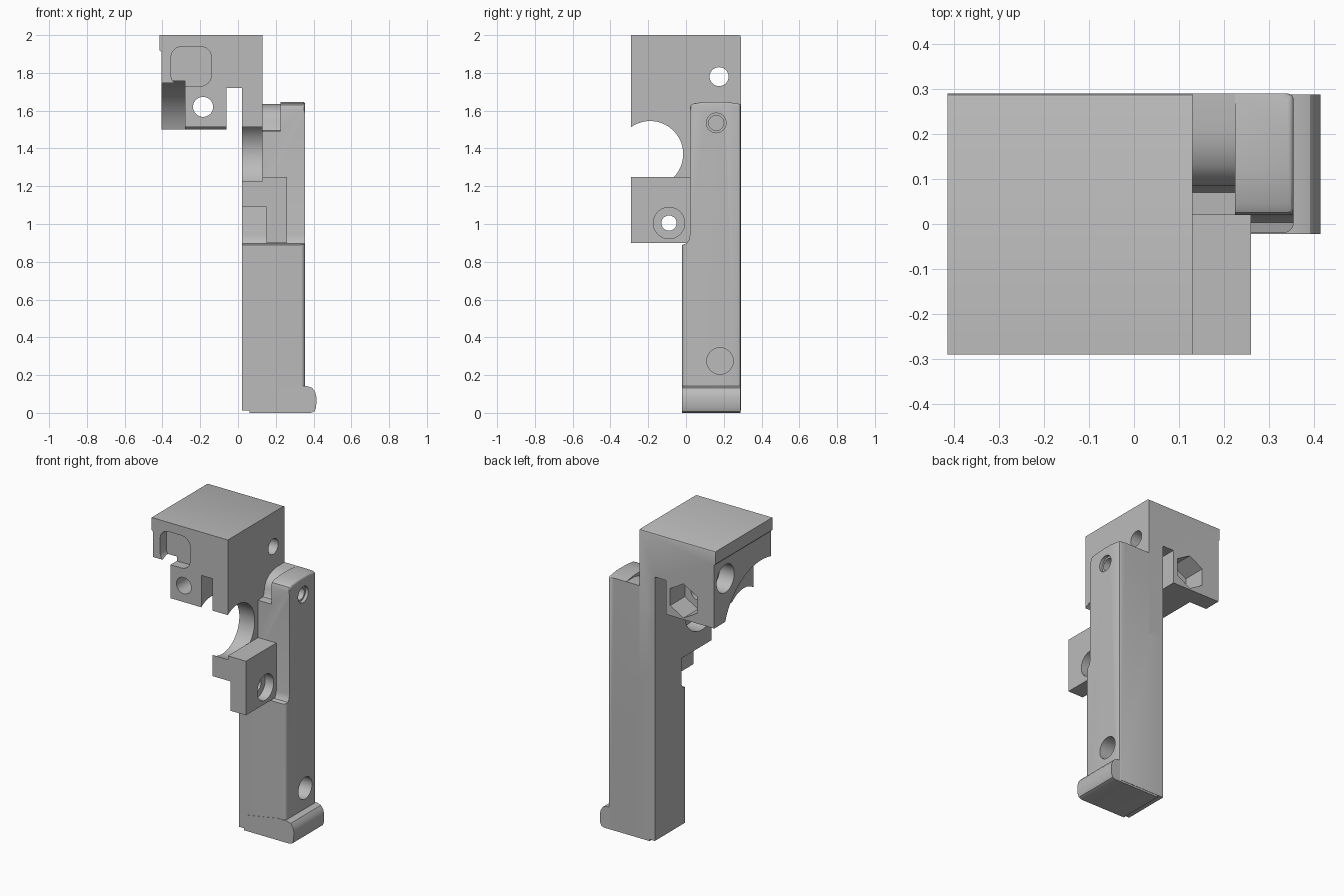
import bpy
import bmesh
from math import pi, sin, cos

old = bpy.data.objects.get("Cube")
if old:
    bpy.data.objects.remove(old, do_unlink=True)

grey = bpy.data.materials.new("plain grey")
grey.use_nodes = True
grey.diffuse_color = (0.5, 0.5, 0.5, 1)
grey.node_tree.nodes["Principled BSDF"].inputs["Base Color"].default_value = (0.5, 0.5, 0.5, 1)


def prism(name, profile, axis, start, end):
    """Extrude a profile: (y, z) points along x, or (x, z) points along y."""
    def place(t, p):
        return (t, p[0], p[1]) if axis == "x" else (p[0], t, p[1])
    bm = bmesh.new()
    caps = [[bm.verts.new(place(t, p)) for p in profile] for t in (start, end)]
    n = len(profile)
    for cap in caps:
        bm.faces.new(cap)
    for i in range(n):
        j = (i + 1) % n
        bm.faces.new((caps[0][i], caps[0][j], caps[1][j], caps[1][i]))
    bmesh.ops.recalc_face_normals(bm, faces=bm.faces)
    mesh = bpy.data.meshes.new(name)
    bm.to_mesh(mesh)
    bm.free()
    mesh.materials.append(grey)
    obj = bpy.data.objects.new(name, mesh)
    bpy.context.collection.objects.link(obj)
    return obj


def circle(a, b, r, n=48, turn=0.0):
    return [(a + r * cos(turn + 2 * pi * i / n), b + r * sin(turn + 2 * pi * i / n))
            for i in range(n)]


def rounded_rect(a0, a1, b0, b1, r, steps=6):
    pts = []
    corners = [(a1 - r, b1 - r), (a0 + r, b1 - r), (a0 + r, b0 + r), (a1 - r, b0 + r)]
    for q, (a, b) in enumerate(corners):
        for i in range(steps + 1):
            t = (q + i / steps) * pi / 2
            pts.append((a + r * cos(t), b + r * sin(t)))
    return pts


def cut(obj, profile, axis, start, end):
    tool = prism("cutter", profile, axis, start, end)
    tool.hide_render = True
    mod = obj.modifiers.new("cut", "BOOLEAN")
    mod.operation = "DIFFERENCE"
    mod.solver = "EXACT"
    mod.object = tool
    bpy.context.view_layer.objects.active = obj
    bpy.ops.object.modifier_apply(modifier=mod.name)
    bpy.data.objects.remove(tool, do_unlink=True)


def round_edges(obj, rule, width, segments):
    bm = bmesh.new()
    bm.from_mesh(obj.data)
    edges = [e for e in bm.edges if rule(e.verts[0].co, e.verts[1].co)]
    bmesh.ops.bevel(bm, geom=edges, offset=width, segments=segments,
                    profile=0.5, affect="EDGES", clamp_overlap=True)
    bm.to_mesh(obj.data)
    bm.free()


# Head block with its lip, bottom slot and hanging arm
head = prism("head_block", [
    (-0.405, 1.5), (-0.06, 1.5), (-0.06, 1.72), (0.02, 1.72), (0.02, 1.09),
    (0.13, 1.09), (0.13, 2), (-0.415, 2), (-0.415, 1.92), (-0.405, 1.91)],
    "y", -0.29, 0.29)
round_edges(head, lambda a, b: min(a.y, b.y) > 0.28 and min(a.z, b.z) > 1.99, 0.01, 2)
barrel = (-0.19, 1.37)
cut(head, circle(*barrel, 0.175, 64), "x", -0.5, 0.2)
cut(head, circle(*barrel, 0.39, 96), "x", -0.5, -0.28)
cut(head, rounded_rect(-0.355, -0.14, 1.73, 1.94, 0.06), "y", -0.4, -0.225)
cut(head, circle(0.175, 1.78, 0.05), "x", -0.5, 0.2)
cut(head, circle(0.175, 1.78, 0.09), "x", -0.5, -0.3)
cut(head, circle(-0.185, 1.62, 0.053), "y", -0.4, 0.4)
cut(head, circle(-0.185, 1.62, 0.11, 6, pi / 6), "y", 0.14, 0.4)

# Screw lug in front of the grip
lug = prism("screw_lug", [
    (0.13, 1.09), (0.15, 1.09), (0.15, 0.9), (0.26, 0.9), (0.26, 1.25), (0.13, 1.25)],
    "y", -0.29, 0.025)
cut(lug, circle(-0.09, 1.005, 0.083), "x", 0.2, 0.3)
cut(lug, circle(-0.09, 1.005, 0.04), "x", 0, 0.3)

# Grip, narrower above the lug
grip = prism("grip", [
    (-0.02, 0.012), (0.29, 0.012), (0.29, 1.635), (0.21, 1.647), (0.12, 1.647),
    (0.045, 1.64), (0.026, 1.63), (0.02, 1.61), (0.02, 0.94), (0.015, 0.915),
    (0.003, 0.897), (-0.02, 0.89)], "x", 0.02, 0.355)
round_edges(grip, lambda a, b: min(a.x, b.x) > 0.35 and max(a.y, b.y) < 0, 0.045, 6)
round_edges(grip, lambda a, b: min(a.x, b.x) > 0.35 and min(a.y, b.y) > 0.28, 0.012, 2)
round_edges(grip, lambda a, b: min(a.x, b.x) > 0.34 and min(a.z, b.z) > 1.6, 0.012, 3)
# Stepped neck beside the head, and the clearance under the arm
cut(grip, [(0, 1.49), (0.07, 1.495), (0.08, 1.51), (0.085, 1.55), (0.1, 1.585),
           (0.13, 1.612), (0.17, 1.628), (0.21, 1.635), (0.4, 1.635),
           (0.4, 1.8), (0, 1.8)], "x", 0.125, 0.225)
cut(grip, [(0, 1.48), (0.4, 1.48), (0.4, 1.8), (0, 1.8)], "x", 0, 0.13)
cut(grip, circle(0.16, 1.535, 0.052), "x", 0.335, 0.4)
cut(grip, circle(0.16, 1.535, 0.04), "x", 0.26, 0.4)
cut(grip, circle(0.18, 0.275, 0.07), "x", 0.25, 0.4)

# Flared foot
foot = prism("foot", [
    (0.06, 0), (0.385, 0), (0.405, 0.008), (0.414, 0.03), (0.415, 0.085),
    (0.408, 0.112), (0.392, 0.133), (0.365, 0.142), (0.3, 0.142), (0.06, 0.1)],
    "y", -0.022, 0.288)

for obj in (head, lug, grip, foot):
    bpy.ops.object.select_all(action="DESELECT")
    obj.select_set(True)
    bpy.context.view_layer.objects.active = obj
    bpy.ops.object.shade_smooth_by_angle(angle=pi / 6)
